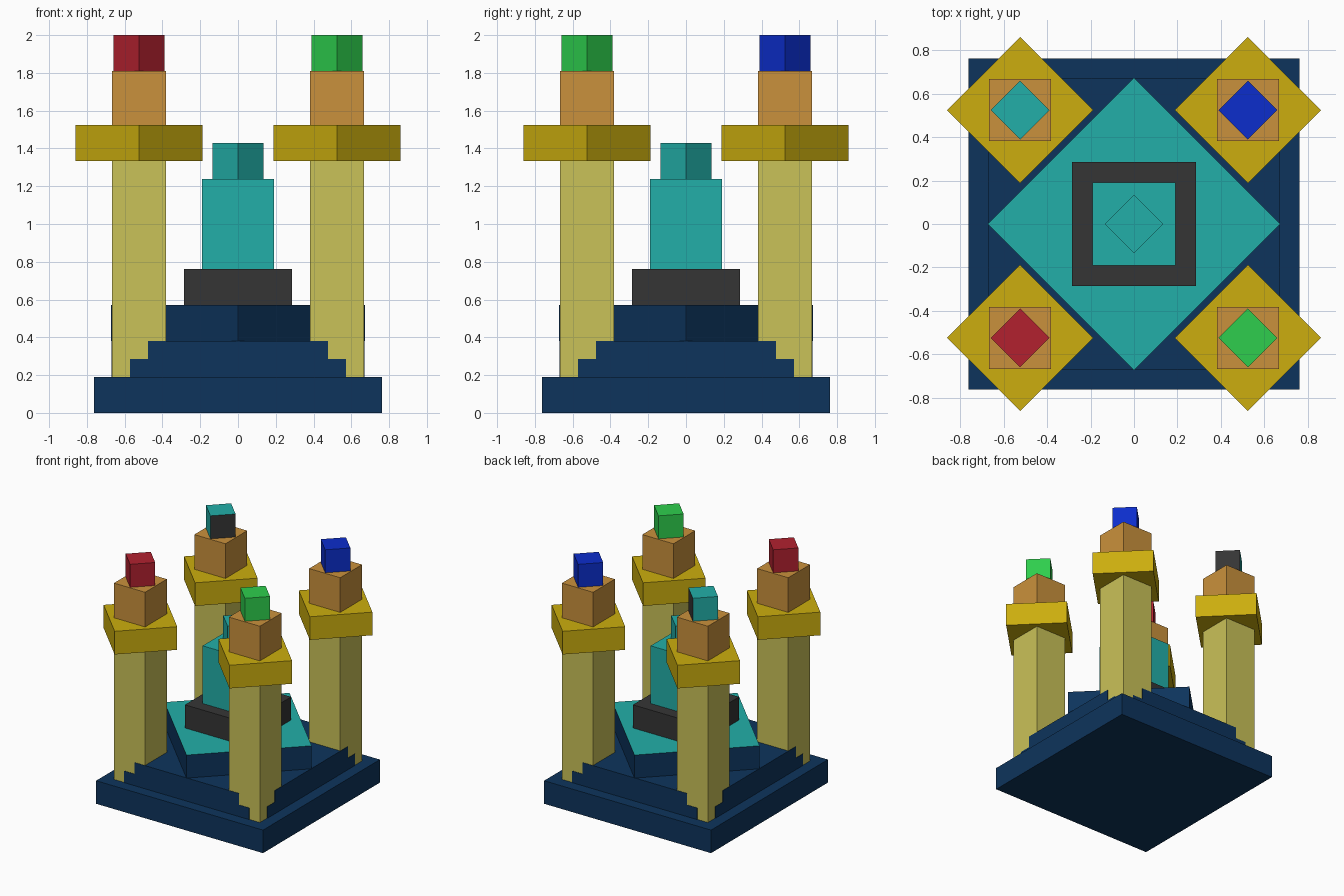
import bpy, bmesh, math
from mathutils import Matrix

if "Cube" in bpy.data.objects:
    bpy.data.objects.remove(bpy.data.objects["Cube"])


def mat(name, rgb):
    """Flat material from 0-255 display values."""
    def lin(c):
        c /= 255
        return c / 12.92 if c <= 0.04045 else ((c + 0.055) / 1.055) ** 2.4
    m = bpy.data.materials.new(name)
    m.diffuse_color = [lin(c) for c in rgb] + [1]
    m.use_nodes = True
    m.node_tree.nodes["Principled BSDF"].inputs["Base Color"].default_value = m.diffuse_color
    return m


NAVY = mat("navy", (13, 52, 92))
TEAL = mat("teal", (34, 175, 169))
DARK = mat("charcoal", (53, 53, 53))
SAND = mat("sand", (202, 194, 88))
GOLD = mat("gold", (204, 174, 14))
OCHRE = mat("ochre", (202, 145, 60))
RED = mat("red", (178, 33, 47))
GREEN = mat("green", (46, 206, 77))
BLUE = mat("blue", (12, 45, 204))


def box(name, x, y, z0, z1, hx, hy, mats, turn=False, rule=None):
    """Box with half sizes hx, hy; rule(normal) picks the material index."""
    bm = bmesh.new()
    bmesh.ops.create_cube(bm, size=2)
    bm.transform(Matrix.Diagonal((hx, hy, (z1 - z0) / 2, 1)))
    if turn:
        bm.transform(Matrix.Rotation(math.pi / 4, 4, 'Z'))
    bm.normal_update()
    if rule:
        for f in bm.faces:
            f.material_index = rule(f.normal)
    me = bpy.data.meshes.new(name)
    bm.to_mesh(me)
    bm.free()
    for m in mats:
        me.materials.append(m)
    ob = bpy.data.objects.new(name, me)
    ob.location = (x, y, (z0 + z1) / 2)
    bpy.context.collection.objects.link(ob)
    return ob


def diamond(name, x, y, z0, z1, half_diagonal, mats, rule=None):
    h = half_diagonal / math.sqrt(2)
    return box(name, x, y, z0, z1, h, h, mats, True, rule)


# Base slab and the crossed steps between the columns
box("base", 0, 0, 0, 0.19, 0.762, 0.762, [NAVY])
for name, z0, z1, narrow in (("lower_step", 0.19, 0.286, 0.571),
                             ("upper_step", 0.286, 0.381, 0.476)):
    box(name + "_x", 0, 0, z0, z1, 0.669, narrow, [NAVY])
    box(name + "_y", 0, 0, z0, z1, narrow, 0.669, [NAVY])

# Central platform and tower
diamond("platform", 0, 0, 0.381, 0.571, 0.672, [NAVY, TEAL],
        lambda n: 1 if n.z > 0.5 else 0)
box("tower_plinth", 0, 0, 0.571, 0.762, 0.285, 0.285, [DARK])
box("tower", 0, 0, 0.762, 1.238, 0.19, 0.19, [TEAL])
diamond("tower_cap", 0, 0, 1.238, 1.429, 0.135, [TEAL])

# Corner columns, each with its own top cube
corners = (
    ("front_left", -1, -1, [RED], None),
    ("front_right", 1, -1, [GREEN], None),
    ("back_right", 1, 1, [BLUE], None),
    ("back_left", -1, 1, [TEAL, DARK], lambda n: 1 if n.x > 0.5 else 0),
)
for name, sx, sy, mats, rule in corners:
    x, y = sx * 0.524, sy * 0.524
    box(name + "_column", x, y, 0.19, 1.333, 0.142, 0.142, [SAND])
    diamond(name + "_capital", x, y, 1.333, 1.524, 0.336, [GOLD])
    box(name + "_block", x, y, 1.524, 1.81, 0.142, 0.142, [OCHRE])
    diamond(name + "_top_cube", x, y, 1.81, 2.0, 0.135, mats, rule)
